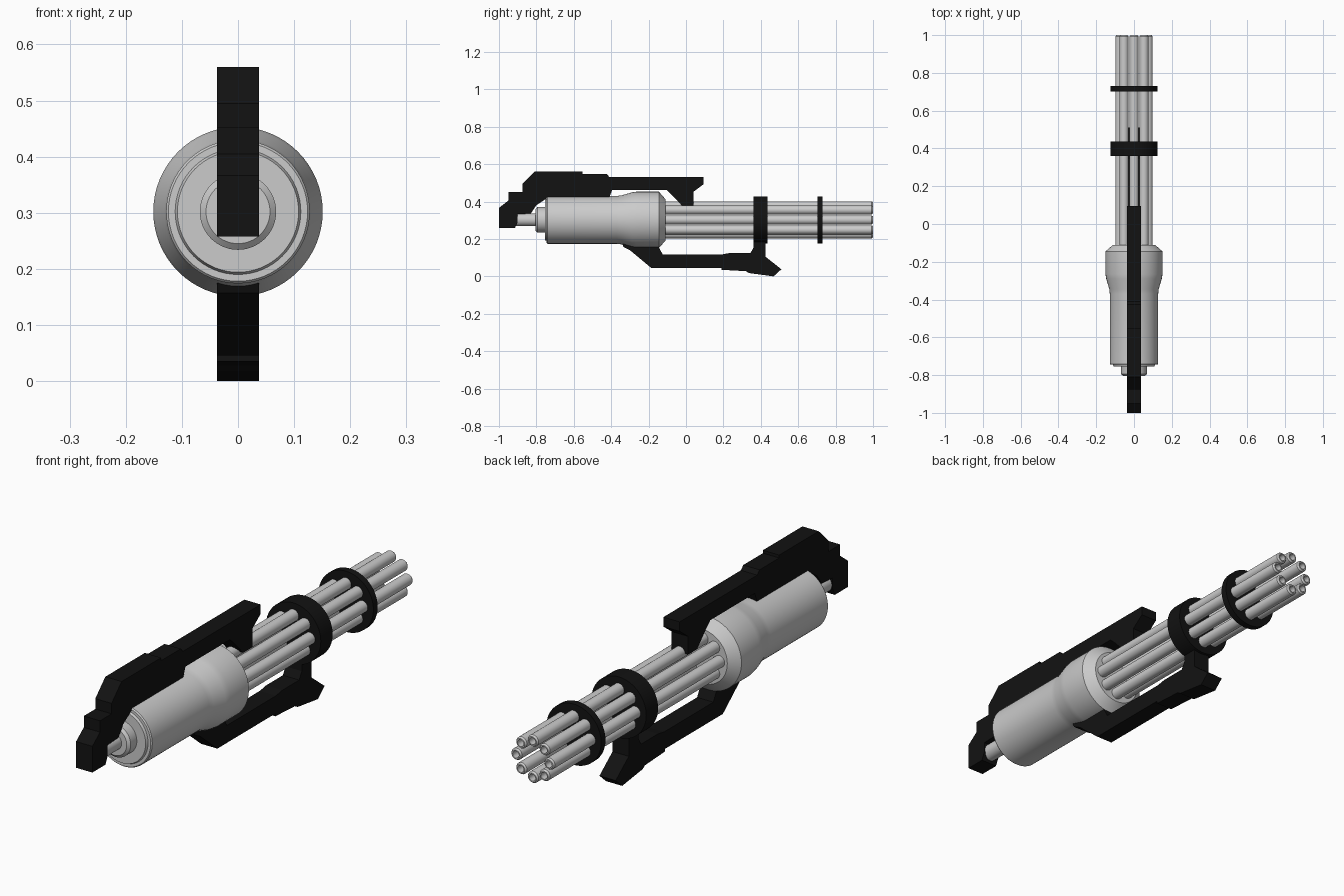
import bpy, bmesh
from math import sin, cos, pi, radians, tau
from mathutils import Vector

if "Cube" in bpy.data.objects:
    bpy.data.objects.remove(bpy.data.objects["Cube"])

AXIS_Z = 0.302   # height of the barrel axis

black = bpy.data.materials.new("black")
black.diffuse_color = (0.006, 0.006, 0.006, 1)
black.use_nodes = True
black.node_tree.nodes["Principled BSDF"].inputs["Base Color"].default_value = black.diffuse_color


def finish(bm, name, mat=None, smooth=False):
    bmesh.ops.recalc_face_normals(bm, faces=bm.faces)
    me = bpy.data.meshes.new(name)
    bm.to_mesh(me)
    bm.free()
    ob = bpy.data.objects.new(name, me)
    bpy.context.collection.objects.link(ob)
    if mat:
        me.materials.append(mat)
    if smooth:
        bpy.ops.object.select_all(action='DESELECT')
        ob.select_set(True)
        bpy.context.view_layer.objects.active = ob
        bpy.ops.object.shade_smooth_by_angle(angle=radians(25))
    return ob


def lathe(name, profile, x=0, z=AXIS_Z, segs=64, mat=None):
    """Revolve (y, radius) points around a line parallel to y."""
    bm = bmesh.new()
    verts = [bm.verts.new((x + r, y, z)) for y, r in profile]
    edges = [bm.edges.new(p) for p in zip(verts, verts[1:])]
    bmesh.ops.spin(bm, geom=verts + edges, cent=(x, 0, z), axis=(0, 1, 0),
                   angle=tau, steps=segs, use_duplicate=False)
    bmesh.ops.remove_doubles(bm, verts=bm.verts, dist=1e-5)
    return finish(bm, name, mat, True)


def plate(name, outline, half_width):
    """Extrude a (y, z) outline symmetrically across x."""
    bm = bmesh.new()
    face = bm.faces.new([bm.verts.new((-half_width, y, z)) for y, z in outline])
    res = bmesh.ops.extrude_face_region(bm, geom=[face], use_keep_orig=True)
    moved = [g for g in res["geom"] if isinstance(g, bmesh.types.BMVert)]
    bmesh.ops.translate(bm, verts=moved, vec=Vector((2 * half_width, 0, 0)))
    return finish(bm, name, black)


# Motor housing with stepped rear cap
lathe("housing", [
    (-0.805, 0), (-0.805, 0.057), (-0.795, 0.068), (-0.755, 0.068),
    (-0.755, 0.108), (-0.745, 0.112), (-0.745, 0.124), (-0.74, 0.128),
    (-0.37, 0.128), (-0.345, 0.131), (-0.29, 0.147), (-0.265, 0.151),
    (-0.145, 0.151), (-0.11, 0.111), (-0.11, 0)])

# Rod joining the housing to the rear grip
lathe("rear_rod", [(-0.94, 0), (-0.94, 0.034), (-0.79, 0.034), (-0.79, 0)], segs=32)

# Eight hollow barrels in a ring
for i in range(8):
    a = tau * i / 8
    lathe(f"barrel_{i + 1}", [
        (-0.13, 0), (-0.13, 0.024), (0.993, 0.024), (1.0, 0.019),
        (1.0, 0.014), (0.95, 0.014), (0.95, 0)],
        x=0.075 * cos(a), z=AXIS_Z + 0.075 * sin(a), segs=24)

# Barrel clamps
for name, y0, y1 in (("rear_clamp", 0.36, 0.437), ("front_clamp", 0.702, 0.73)):
    lathe(name, [(y0, 0), (y0, 0.125), (y1, 0.125), (y1, 0)], mat=black)

# Carry handle arching over the top, with the rear grip
plate("top_handle", [
    (-1.0, 0.258), (-1.0, 0.366), (-0.95, 0.405), (-0.95, 0.452), (-0.875, 0.452),
    (-0.875, 0.495), (-0.81, 0.56), (-0.553, 0.56), (-0.553, 0.548),
    (-0.425, 0.548), (-0.41, 0.532), (0.094, 0.532), (0.094, 0.493),
    (0.04, 0.452), (0.04, 0.377), (-0.02, 0.377), (-0.08, 0.44),
    (-0.105, 0.463), (-0.395, 0.463), (-0.41, 0.42), (-0.74, 0.42),
    (-0.80, 0.38), (-0.83, 0.336), (-0.90, 0.333), (-0.90, 0.29), (-0.915, 0.258)], 0.037)

# Lower support running from the housing to the rear clamp
plate("lower_support", [
    (-0.345, 0.185), (-0.334, 0.157), (-0.30, 0.14), (-0.187, 0.046), (0.19, 0.046),
    (0.19, 0.035), (0.32, 0.028), (0.335, 0.018), (0.468, 0.0), (0.51, 0.038),
    (0.425, 0.105), (0.425, 0.20), (0.362, 0.20), (0.362, 0.155),
    (0.345, 0.125), (0.235, 0.125), (0.195, 0.118), (-0.125, 0.118),
    (-0.145, 0.155), (-0.145, 0.185)], 0.037)
